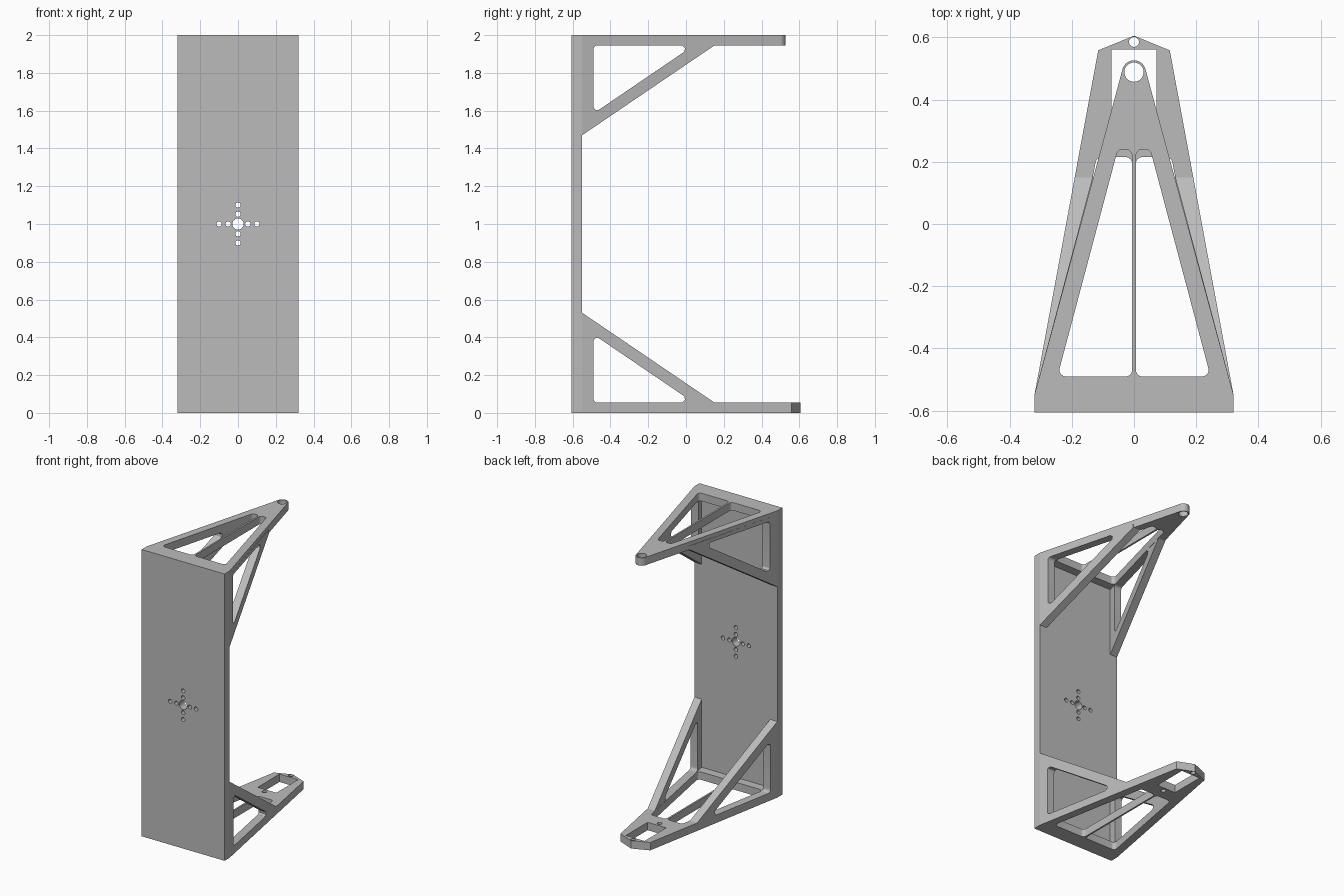
import bpy, bmesh, math
from mathutils import Vector

cube = bpy.data.objects.get("Cube")
if cube:
    bpy.data.objects.remove(cube)

grey = bpy.data.materials.new("plain grey")
grey.use_nodes = True
grey.diffuse_color = (0.5, 0.5, 0.5, 1)
grey.node_tree.nodes["Principled BSDF"].inputs["Base Color"].default_value = grey.diffuse_color

T = 0.055        # sheet thickness
FRAME = 0.058    # width of the arm rails
BACK, FACE = -0.605, -0.55
HALF = 0.32


def circle(x, y, r, n=32):
    return [(x + r * math.cos(math.tau * i / n), y + r * math.sin(math.tau * i / n)) for i in range(n)]


def rounded(points, r, steps=6):
    """Round every corner of a convex polygon."""
    pts = [Vector(p) for p in points]
    out = []
    for i, p in enumerate(pts):
        a = (pts[i - 1] - p).normalized()
        b = (pts[(i + 1) % len(pts)] - p).normalized()
        half = a.angle(b) / 2
        centre = p + (a + b).normalized() * r / math.sin(half)
        start = p + a * r / math.tan(half) - centre
        end = p + b * r / math.tan(half) - centre
        for s in range(steps + 1):
            d = start.lerp(end, s / steps).normalized() * r
            out.append(tuple(centre + d))
    return out


def mirror(points):
    return [(-x, y) for x, y in points]


def sheet(name, loops, depth, place):
    """Extrude an outline with holes, then place each (u, v, w) point in space."""
    curve = bpy.data.curves.new(name, "CURVE")
    curve.dimensions = "2D"
    curve.fill_mode = "BOTH"
    curve.extrude = depth / 2
    for loop in loops:
        spline = curve.splines.new("POLY")
        spline.points.add(len(loop) - 1)
        for point, (u, v) in zip(spline.points, loop):
            point.co = (u, v, 0, 1)
        spline.use_cyclic_u = True
    temp = bpy.data.objects.new(name + " curve", curve)
    bpy.context.collection.objects.link(temp)
    bpy.context.view_layer.update()
    mesh = bpy.data.meshes.new_from_object(temp.evaluated_get(bpy.context.evaluated_depsgraph_get()))
    bpy.data.objects.remove(temp)

    bm = bmesh.new()
    bm.from_mesh(mesh)
    bmesh.ops.remove_doubles(bm, verts=bm.verts, dist=0.0001)
    for v in bm.verts:
        v.co = place(v.co.x, v.co.y, v.co.z + depth / 2)
    bmesh.ops.recalc_face_normals(bm, faces=bm.faces)
    bm.to_mesh(mesh)
    bm.free()
    mesh.materials.clear()
    mesh.materials.append(grey)
    obj = bpy.data.objects.new(name, mesh)
    bpy.context.collection.objects.link(obj)
    bpy.ops.object.select_all(action="DESELECT")
    obj.select_set(True)
    bpy.context.view_layer.objects.active = obj
    bpy.ops.object.shade_smooth_by_angle(angle=math.radians(30))
    return obj


def windows(slope, end):
    """The two arm openings on either side of the thin centre rib."""
    def side(y):
        return HALF - slope * (y - FACE) - FRAME
    start = -0.49
    win = rounded([(0.006, start), (side(start), start), (side(end), end), (0.006, end)], 0.021)
    return [win, mirror(win)]


# Back plate with the cross of mounting holes
holes = [circle(0, 1, 0.03)]
for d in (-0.1, -0.052, 0.052, 0.1):
    holes += [circle(d, 1, 0.014, 16), circle(0, 1 + d, 0.014, 16)]
outline = [(-HALF, 0), (HALF, 0), (HALF, 2), (-HALF, 2)]
sheet("back_plate", [outline] + holes, FACE - BACK, lambda u, v, w: (u, BACK + w, v))

# Upper arm: tapers to a rounded eye
TOP_SLOPE, LOW_SLOPE = 0.266, 0.185
eye_y, eye_r, tilt = 0.488, 0.038, math.atan(TOP_SLOPE)
tip = []
for i in range(17):
    a = tilt + (math.pi - 2 * tilt) * i / 16
    tip.append((eye_r * math.cos(a), eye_y + eye_r * math.sin(a)))
outline = [(-HALF, FACE), (HALF, FACE)] + tip
sheet("upper_arm", [outline, circle(0, eye_y, 0.031)] + windows(TOP_SLOPE, 0.24),
      T, lambda u, v, w: (u, v, 2 - w))

# Lower arm: blunt nose, slot and two pin holes
nose = [(0.115, 0.558), (0, 0.605), (-0.115, 0.558)]
slot = [(-0.072, 0.32), (0.072, 0.32), (0.072, 0.56), (-0.072, 0.56)]
sheet("lower_arm", [[(-HALF, FACE), (HALF, FACE)] + nose, slot,
                    circle(0, 0.585, 0.016, 20), circle(0, 0.29, 0.016, 20)]
      + windows(LOW_SLOPE, 0.215), T, lambda u, v, w: (u, v, w))

# Four side gussets that follow the slanted arm edges
brace = [(FACE, T / 2), (0.15, T / 2), (0.15, T), (FACE, 0.53)]
opening = rounded([(-0.49, T), (0.04, T), (-0.49, 0.415)], 0.02)
for level, slope in (("upper", TOP_SLOPE), ("lower", LOW_SLOPE)):
    for side, sign in (("left", 1), ("right", -1)):
        def place(u, v, w):
            x = HALF - slope * (u - FACE) - w
            return (sign * x, u, 2 - v if level == "upper" else v)
        sheet(f"{level}_{side}_gusset", [brace, opening], FRAME - 0.002, place)
